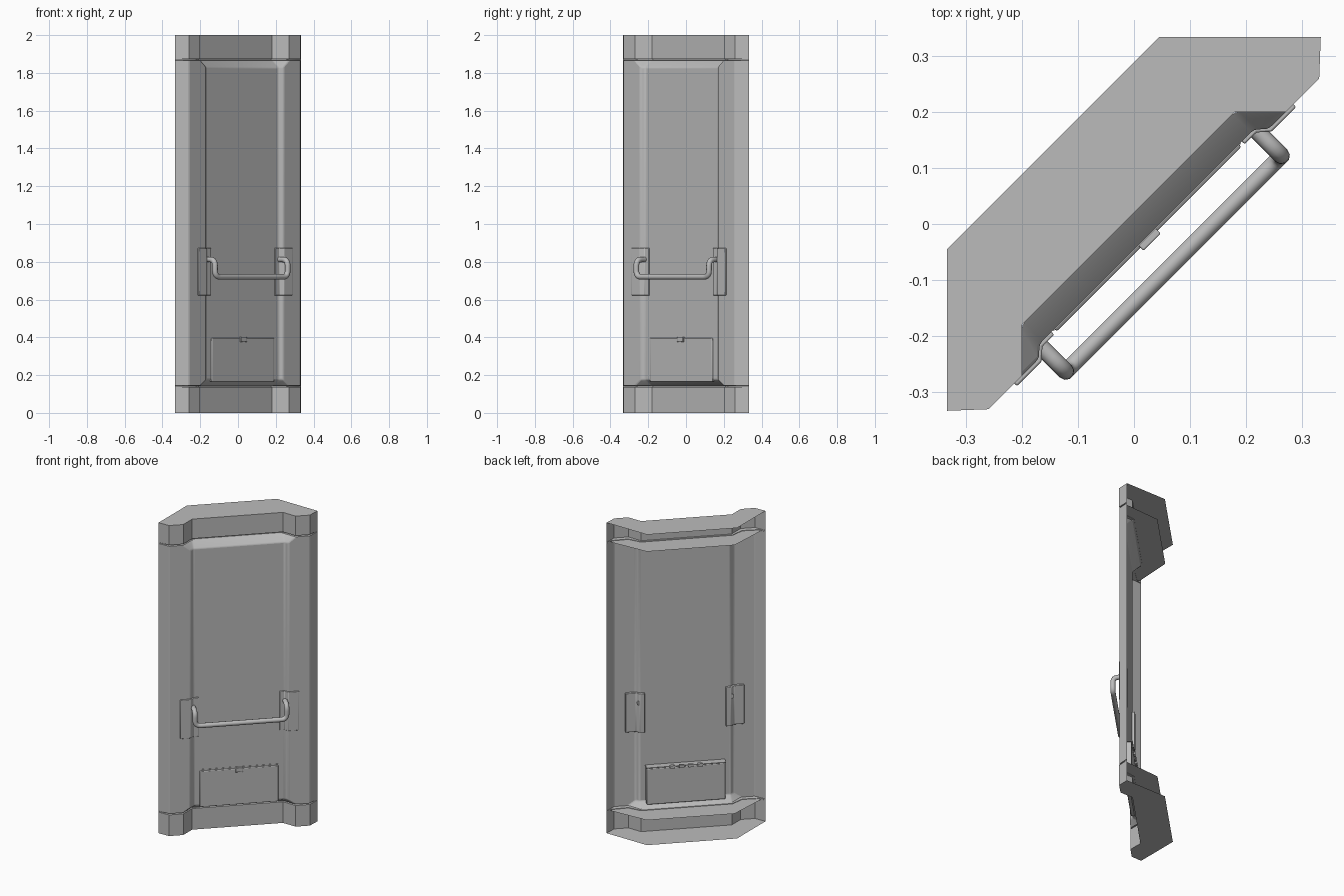
import bpy
import bmesh
import math
from mathutils import Vector

if "Cube" in bpy.data.objects:
    bpy.data.objects.remove(bpy.data.objects["Cube"])

TURN = math.radians(45)  # the panel stands diagonally

grey = bpy.data.materials.new("painted grey")
grey.use_nodes = True
grey.diffuse_color = (0.5, 0.5, 0.5, 1)
grey.node_tree.nodes["Principled BSDF"].inputs["Base Color"].default_value = (0.5, 0.5, 0.5, 1)


def finish(name, bm, bevel=0, recalc=True):
    if recalc:
        bmesh.ops.recalc_face_normals(bm, faces=bm.faces)
    mesh = bpy.data.meshes.new(name)
    bm.to_mesh(mesh)
    bm.free()
    ob = bpy.data.objects.new(name, mesh)
    bpy.context.collection.objects.link(ob)
    mesh.materials.append(grey)
    ob.rotation_euler.z = TURN
    if bevel:
        mod = ob.modifiers.new("soft edges", "BEVEL")
        mod.width = bevel
        mod.segments = 2
        mod.limit_method = "ANGLE"
        mod.angle_limit = math.radians(20)
    bpy.ops.object.select_all(action="DESELECT")
    ob.select_set(True)
    bpy.context.view_layer.objects.active = ob
    bpy.ops.object.shade_smooth_by_angle(angle=math.radians(35))
    return ob


def mirrored(half):
    """Half outline (side, outward) from the right end to the middle, made whole."""
    return [(-u, v) for u, v in half] + [(u, v) for u, v in reversed(half)]


def sheet(name, rows, bevel=0):
    """Open wall lofted through outlines of equal length at given heights."""
    bm = bmesh.new()
    rings = [[bm.verts.new((u, -v, z)) for u, v in chain] for z, chain in rows]
    for low, high in zip(rings, rings[1:]):
        for i in range(len(low) - 1):
            bm.faces.new((low[i], low[i + 1], high[i + 1], high[i]))
    return finish(name, bm, bevel, recalc=False)


def plate(name, outline, z):
    bm = bmesh.new()
    bm.faces.new([bm.verts.new((u, -v, z)) for u, v in outline])
    return finish(name, bm, recalc=False)


def prism(name, outline, z0, z1, bevel=0):
    bm = bmesh.new()
    face = bm.faces.new([bm.verts.new((u, -v, z0)) for u, v in outline])
    top = bmesh.ops.extrude_face_region(bm, geom=[face])["geom"]
    moved = [g for g in top if isinstance(g, bmesh.types.BMVert)]
    bmesh.ops.translate(bm, verts=moved, vec=(0, 0, z1 - z0))
    return finish(name, bm, bevel)


def box(name, u0, u1, v0, v1, z0, z1, bevel=0):
    return prism(name, [(u0, v0), (u0, v1), (u1, v1), (u1, v0)], z0, z1, bevel)


# Cross-sections of the wall
body = mirrored([(0.471, 0), (0.417, 0.05), (0.29, 0.05), (0.27, 0.032)])
cap = mirrored([(0.471, 0), (0.417, 0.05), (0.333, 0.05), (0.269, -0.014)])
groove = mirrored([(0.471, 0), (0.44, 0.02), (0.338, 0.025), (0.272, -0.025)])

# Main panel with raised centre
sheet("main_panel", [(0.144, cap), (0.175, body), (1.83, body), (1.866, cap)], 0.006)

# Recessed end bands, each with a thin groove, an end plate and an inner shelf
for name, seam, end in (("bottom", 0.14, 0), ("top", 1.87, 2)):
    rows = [(seam - 0.004, cap), (seam - 0.003, groove), (seam + 0.003, groove), (seam + 0.004, cap)]
    rows = [(end, cap)] + rows if end == 0 else rows + [(end, cap)]
    sheet(name + "_band", rows)
    plate(name + "_end_plate", cap + [(0.267, -0.204), (-0.267, -0.204)], end)
    shelf = [(-0.44, 0.0)] + groove[1:-1] + [(0.44, 0.0), (0.26, -0.16), (-0.26, -0.16)]
    plate(name + "_shelf", shelf, seam)

# Lower hatch with top lip and latch
box("hatch", -0.233, 0.233, -0.005, 0.038, 0.165, 0.397, 0.004)
box("hatch_lip", -0.236, 0.236, -0.012, 0.034, 0.4, 0.406)
box("hatch_latch", -0.022, 0.022, 0.03, 0.046, 0.375, 0.403, 0.003)
for i in range(4):
    u = (i - 1.5) * 0.055
    box("hatch_hinge", u - 0.015, u + 0.015, -0.016, 0.0, 0.392, 0.41)

# Stepped brackets hugging the inner edge of each column
step = [(0.24, 0.032), (0.27, 0.032), (0.29, 0.05), (0.352, 0.05)]
for name, side in (("left", 1), ("right", -1)):
    front = [(side * u, v + 0.007) for u, v in step]
    back = [(side * u, v - 0.016) for u, v in reversed(step)]
    prism(name + "_bracket", front + back, 0.622, 0.873, 0.003)

# Bent tube handle
corners = [Vector(p) for p in ((-0.272, -0.02, 0.812), (-0.272, -0.1, 0.812), (-0.272, -0.1, 0.72))]
corners += [Vector((-p.x, p.y, p.z)) for p in reversed(corners)]
path = [corners[0]]
for before, here, after in zip(corners, corners[1:], corners[2:]):
    a = here + (before - here).normalized() * 0.035
    b = here + (after - here).normalized() * 0.035
    for i in range(7):
        t = i / 6
        path.append(a * (1 - t) ** 2 + here * 2 * t * (1 - t) + b * t ** 2)
path.append(corners[-1])
curve = bpy.data.curves.new("handle", "CURVE")
curve.dimensions = "3D"
curve.bevel_depth = 0.015
curve.bevel_resolution = 3
curve.use_fill_caps = True
spline = curve.splines.new("POLY")
spline.points.add(len(path) - 1)
for point, co in zip(spline.points, path):
    point.co = (*co, 1)
spline.use_smooth = True
curve.materials.append(grey)
handle = bpy.data.objects.new("handle", curve)
handle.rotation_euler.z = TURN
bpy.context.collection.objects.link(handle)
